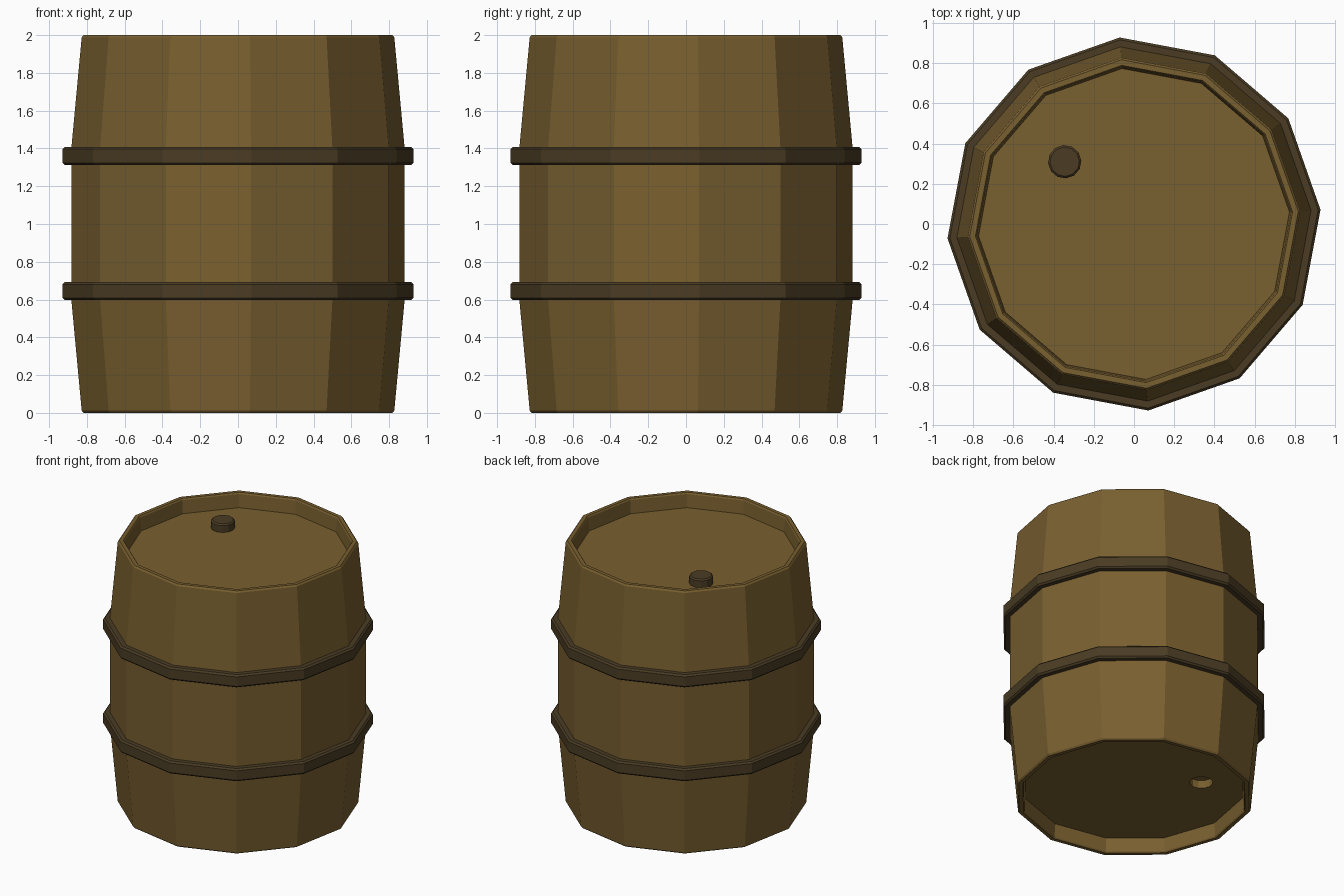
import bpy, bmesh, math

if "Cube" in bpy.data.objects:
    bpy.data.objects.remove(bpy.data.objects["Cube"])

SIDES = 12
PHASE = math.radians(4.4)


def material(name, rgb):
    m = bpy.data.materials.new(name)
    m.diffuse_color = (*rgb, 1)
    m.use_nodes = True
    m.node_tree.nodes["Principled BSDF"].inputs["Base Color"].default_value = m.diffuse_color
    return m


wood = material("wood", (0.19, 0.115, 0.029))
iron = material("dark_iron", (0.07, 0.046, 0.018))


def lathe(name, profile, mat, loc=(0, 0, 0), closed=False):
    """Revolve (radius, z) points into a faceted solid; open profiles get end caps."""
    bm = bmesh.new()
    rings = []
    for r, z in profile:
        rings.append([bm.verts.new((r * math.cos(PHASE + i * math.tau / SIDES),
                                    r * math.sin(PHASE + i * math.tau / SIDES), z))
                      for i in range(SIDES)])
    pairs = list(zip(rings, rings[1:]))
    if closed:
        pairs.append((rings[-1], rings[0]))
    else:
        bm.faces.new(rings[0])
        bm.faces.new(rings[-1])
    for a, b in pairs:
        for i in range(SIDES):
            j = (i + 1) % SIDES
            bm.faces.new((a[i], a[j], b[j], b[i]))
    bmesh.ops.recalc_face_normals(bm, faces=bm.faces[:])
    mesh = bpy.data.meshes.new(name)
    bm.to_mesh(mesh)
    bm.free()
    mesh.materials.append(mat)
    obj = bpy.data.objects.new(name, mesh)
    obj.location = loc
    bpy.context.collection.objects.link(obj)
    return obj


# Barrel body: recessed lid, bevelled rim, tapered staves, mirrored about z = 1
upper = [(0.885, 1.40), (0.83, 1.988), (0.82, 2.0), (0.792, 2.0),
         (0.785, 1.99), (0.776, 1.89)]
lower = [(r, 2 - z) for r, z in reversed(upper)]
body = lathe("barrel_body", lower + upper, wood)

# Shallow bung hole in the underside
bung_x, bung_y = -0.345, 0.31
cutter = lathe("bung_hole_cutter", [(0.08, 0.0), (0.08, 0.17)], wood,
               (bung_x, bung_y, 0))
cutter.hide_render = True
cut = body.modifiers.new("bung_hole", 'BOOLEAN')
cut.operation = 'DIFFERENCE'
cut.solver = 'EXACT'
cut.object = cutter
bpy.context.view_layer.objects.active = body
bpy.ops.object.modifier_apply(modifier=cut.name)
bpy.data.objects.remove(cutter)

# Plug standing on the lid
lathe("lid_plug", [(0.083, 1.88), (0.083, 1.942), (0.073, 1.952)], iron,
      (bung_x, bung_y, 0))

# Two bevelled hoops
h, b = 0.048, 0.012
section = [(0.87, -h), (0.931 - b, -h), (0.931, b - h),
           (0.931, h - b), (0.931 - b, h), (0.87, h)]
for name, z in (("lower_hoop", 0.645), ("upper_hoop", 1.36)):
    lathe(name, section, iron, (0, 0, z), closed=True)
